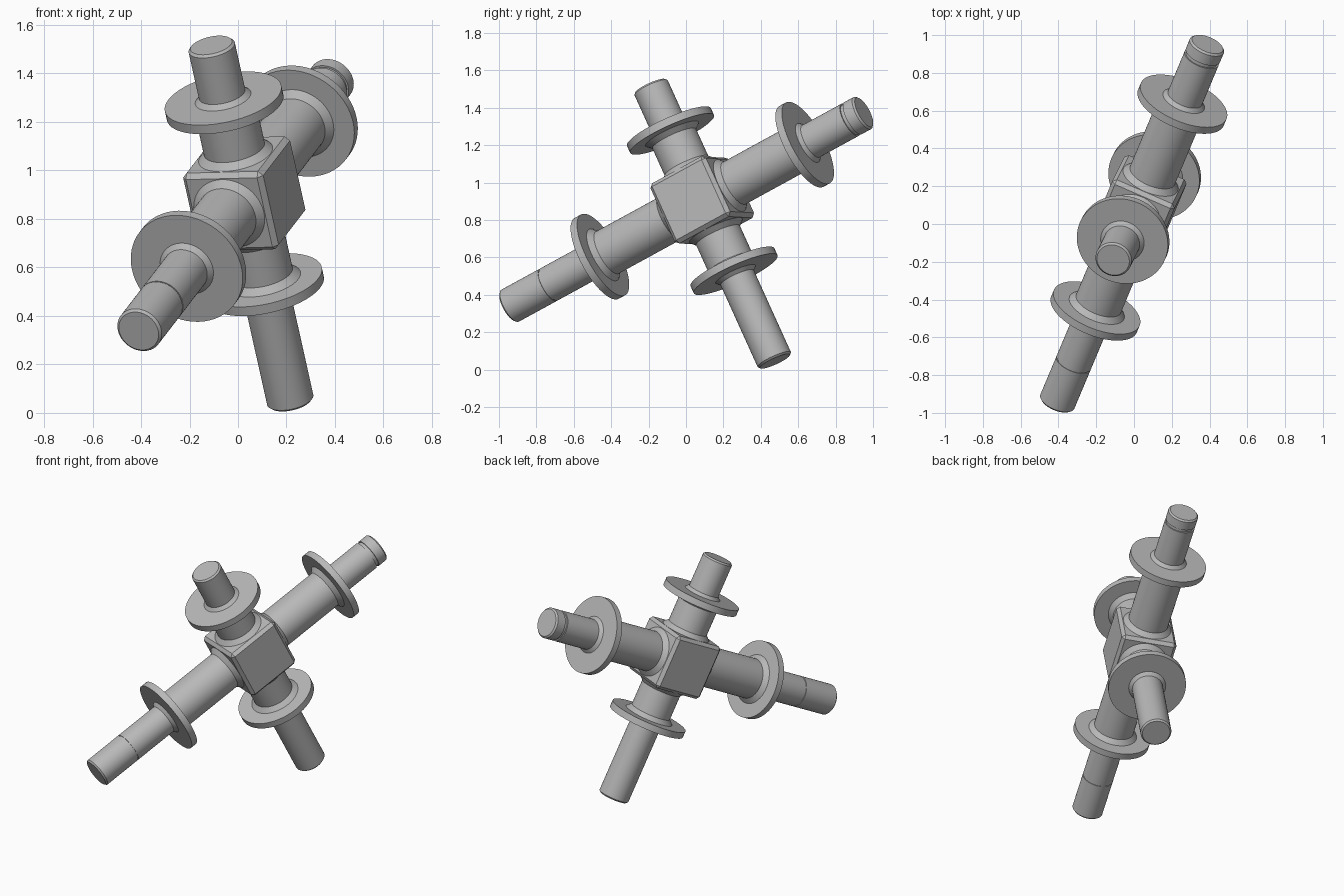
import bpy
import bmesh
import math
from mathutils import Matrix, Vector

cube = bpy.data.objects.get("Cube")
if cube:
    bpy.data.objects.remove(cube, do_unlink=True)

steel = bpy.data.materials.new("grey_steel")
steel.use_nodes = True
GREY = (0.48, 0.48, 0.48, 1)
steel.diffuse_color = GREY
steel.node_tree.nodes["Principled BSDF"].inputs["Base Color"].default_value = GREY

# Tilted frame: long axis, upright axis and the cross axis
CENTRE = Vector((0.026, 0.087, 0.904))
LONG = Vector((0.346, 0.823, 0.450)).normalized()
SIDE = LONG.cross(Vector((-0.199, -0.405, 0.892))).normalized()
UP = SIDE.cross(LONG)

ARM_R, SHAFT_R, DISC_R = 0.128, 0.0975, 0.246
HUB = 0.18
SEGMENTS = 64


def finish(name, bm, matrix):
    bmesh.ops.recalc_face_normals(bm, faces=bm.faces)
    mesh = bpy.data.meshes.new(name)
    bm.to_mesh(mesh)
    bm.free()
    mesh.materials.append(steel)
    obj = bpy.data.objects.new(name, mesh)
    bpy.context.collection.objects.link(obj)
    obj.matrix_world = matrix
    return obj


def frame(x, y, z):
    m = Matrix((x, y, z)).transposed().to_4x4()
    m.translation = CENTRE
    return m


def lathe(name, profile, matrix):
    """Turn (radius, height) points about local z and close both ends."""
    bm = bmesh.new()
    rings = []
    for r, h in profile:
        rings.append([bm.verts.new((r * math.cos(a), r * math.sin(a), h))
                      for a in (2 * math.pi * i / SEGMENTS for i in range(SEGMENTS))])
    for low, high in zip(rings, rings[1:]):
        for i in range(SEGMENTS):
            j = (i + 1) % SEGMENTS
            bm.faces.new((low[i], low[j], high[j], high[i]))
    bm.faces.new(rings[0])
    bm.faces.new(rings[-1])
    obj = finish(name, bm, matrix)
    bpy.ops.object.select_all(action='DESELECT')
    obj.select_set(True)
    bpy.context.view_layer.objects.active = obj
    bpy.ops.object.shade_smooth_by_angle(angle=math.radians(30))


def arm(name, axis, length, disc_at, groove=None):
    """Stepped shaft with a chamfered root, a disc and an optional groove."""
    fillet, bevel, half = 0.028, 0.01, 0.021
    inner, outer = disc_at - half, disc_at + half
    profile = [
        (ARM_R + fillet, HUB - 0.02), (ARM_R + fillet, HUB),
        (ARM_R, HUB + fillet),
        (ARM_R, inner - fillet), (ARM_R + fillet, inner),
        (DISC_R, inner), (DISC_R, outer),
        (SHAFT_R + 0.02, outer), (SHAFT_R, outer + 0.02),
    ]
    if groove:
        at, width, depth = groove
        profile += [(SHAFT_R, at), (SHAFT_R - depth, at),
                    (SHAFT_R - depth, at + width), (SHAFT_R, at + width)]
    profile += [(SHAFT_R, length - bevel), (SHAFT_R - bevel, length)]
    lathe(name, profile, frame(SIDE, axis.cross(SIDE), axis))


# Chamfered hub block
bm = bmesh.new()
bmesh.ops.create_cube(bm, size=2 * HUB)
bmesh.ops.bevel(bm, geom=bm.edges[:], offset=0.02, segments=1, affect='EDGES')
finish("hub_block", bm, frame(SIDE, LONG, UP))

# Four arms
arm("front_arm", -LONG, 1.258, 0.665, (0.995, 0.006, 0.004))
arm("back_arm", LONG, 1.05, 0.665, (0.96, 0.02, 0.008))
arm("top_arm", UP, 0.686, 0.42)
arm("bottom_arm", -UP, 0.962, 0.42)
